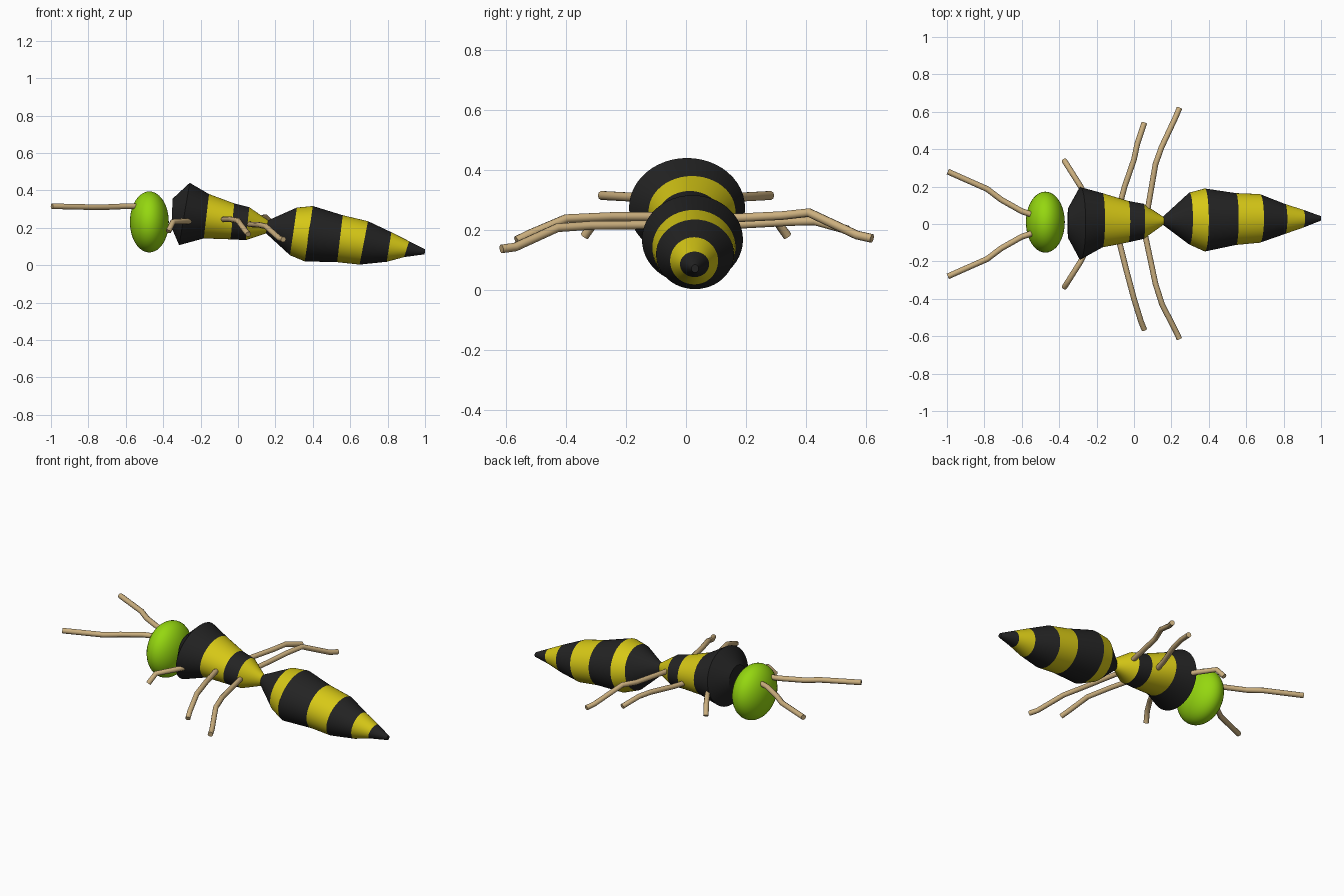
import bpy, bmesh, math

if "Cube" in bpy.data.objects:
    bpy.data.objects.remove(bpy.data.objects["Cube"])


def material(name, rgb):
    m = bpy.data.materials.new(name)
    m.diffuse_color = (*rgb, 1)
    m.use_nodes = True
    m.node_tree.nodes["Principled BSDF"].inputs["Base Color"].default_value = m.diffuse_color
    return m


BLACK = material("black", (0.017, 0.017, 0.017))
YELLOW = material("yellow", (0.68, 0.58, 0.008))
GREEN = material("lime green", (0.30, 0.68, 0.005))
TAN = material("tan", (0.60, 0.43, 0.21))
N = 48


def loft(name, rings, stripes):
    """rings: (top x, top z, bottom x, bottom z, y min, y max); stripes: material index per band."""
    bm = bmesh.new()
    loops = []
    for tx, tz, bx, bz, y0, y1 in rings:
        loop = []
        for i in range(N):
            a = 2 * math.pi * i / N
            c, s = math.cos(a), math.sin(a)
            loop.append(bm.verts.new(((tx + bx) / 2 + c * (tx - bx) / 2,
                                      (y0 + y1) / 2 + s * (y1 - y0) / 2,
                                      (tz + bz) / 2 + c * (tz - bz) / 2)))
        loops.append(loop)
    for k, (a, b) in enumerate(zip(loops, loops[1:])):
        for i in range(N):
            j = (i + 1) % N
            f = bm.faces.new((a[i], a[j], b[j], b[i]))
            f.material_index = stripes[k]
            f.smooth = True
    for loop, m in ((loops[0], stripes[0]), (loops[-1], stripes[-1])):
        bm.faces.new(loop).material_index = m
    # crisp edges around every ring
    for loop in loops:
        for i in range(N):
            bm.edges.get((loop[i], loop[(i + 1) % N])).smooth = False
    bmesh.ops.recalc_face_normals(bm, faces=bm.faces)
    me = bpy.data.meshes.new(name)
    bm.to_mesh(me)
    bm.free()
    me.materials.append(BLACK)
    me.materials.append(YELLOW)
    ob = bpy.data.objects.new(name, me)
    bpy.context.collection.objects.link(ob)


def limb(name, points, radius=0.015):
    """Thin jointed tube through the points."""
    cu = bpy.data.curves.new(name, 'CURVE')
    cu.dimensions = '3D'
    cu.bevel_depth = radius
    cu.bevel_resolution = 3
    cu.use_fill_caps = True
    sp = cu.splines.new('POLY')
    sp.points.add(len(points) - 1)
    for p, co in zip(sp.points, points):
        p.co = (*co, 1)
    sp.use_smooth = True
    cu.materials.append(TAN)
    bpy.context.collection.objects.link(bpy.data.objects.new(name, cu))


# Head
bpy.ops.mesh.primitive_uv_sphere_add(segments=40, ring_count=24, radius=1,
                                     location=(-0.474, 0.01, 0.231))
head = bpy.context.object
head.name = "head"
head.scale = (0.104, 0.163, 0.163)
head.data.materials.append(GREEN)
bpy.ops.object.shade_smooth()

# Striped thorax
loft("thorax", [
    (-0.35, 0.355, -0.355, 0.20, -0.075, 0.085),
    (-0.258, 0.44, -0.315, 0.107, -0.19, 0.197),
    (-0.155, 0.38, -0.183, 0.143, -0.125, 0.165),
    (-0.02, 0.33, -0.04, 0.138, -0.098, 0.123),
    (0.06, 0.31, 0.042, 0.134, -0.08, 0.108),
    (0.165, 0.237, 0.15, 0.17, -0.003, 0.037),
], [0, 0, 1, 0, 1])

# Striped abdomen
loft("abdomen", [
    (0.155, 0.237, 0.15, 0.17, -0.003, 0.037),
    (0.315, 0.308, 0.278, 0.053, -0.11, 0.168),
    (0.40, 0.316, 0.357, 0.02, -0.147, 0.19),
    (0.56, 0.267, 0.53, 0.016, -0.112, 0.165),
    (0.695, 0.235, 0.65, 0.003, -0.10, 0.16),
    (0.82, 0.176, 0.795, 0.018, -0.053, 0.107),
    (0.915, 0.128, 0.888, 0.043, -0.02, 0.077),
    (1.0, 0.085, 0.998, 0.058, 0.018, 0.042),
], [0, 1, 0, 1, 0, 1, 0])

# Mirrored antennae and front legs
for side, s in (("right", 1), ("left", -1)):
    limb(side + "_antenna", [(-0.53, s * 0.045, 0.315), (-0.60, s * 0.068, 0.315),
                             (-0.71, s * 0.13, 0.31), (-0.785, s * 0.187, 0.31),
                             (-0.995, s * 0.28, 0.315)], 0.0155)
    limb(side + "_front_leg", [(-0.25, s * 0.13, 0.235), (-0.285, s * 0.20, 0.235),
                               (-0.348, s * 0.30, 0.232), (-0.372, s * 0.338, 0.18)])

# Middle and rear legs, posed differently on each side
limb("right_middle_leg", [(-0.085, 0.07, 0.215), (-0.05, 0.20, 0.22), (0, 0.345, 0.228),
                          (0.018, 0.43, 0.23), (0.055, 0.54, 0.20)])
limb("right_rear_leg", [(0.07, 0.06, 0.235), (0.115, 0.32, 0.248), (0.147, 0.41, 0.258),
                        (0.222, 0.57, 0.183), (0.243, 0.62, 0.172)])
limb("left_middle_leg", [(-0.085, -0.07, 0.245), (-0.04, -0.25, 0.245), (0, -0.40, 0.238),
                         (0.037, -0.52, 0.187), (0.055, -0.565, 0.165)])
limb("left_rear_leg", [(0.06, -0.06, 0.218), (0.115, -0.32, 0.215), (0.15, -0.43, 0.207),
                       (0.222, -0.57, 0.143), (0.243, -0.615, 0.137)])
